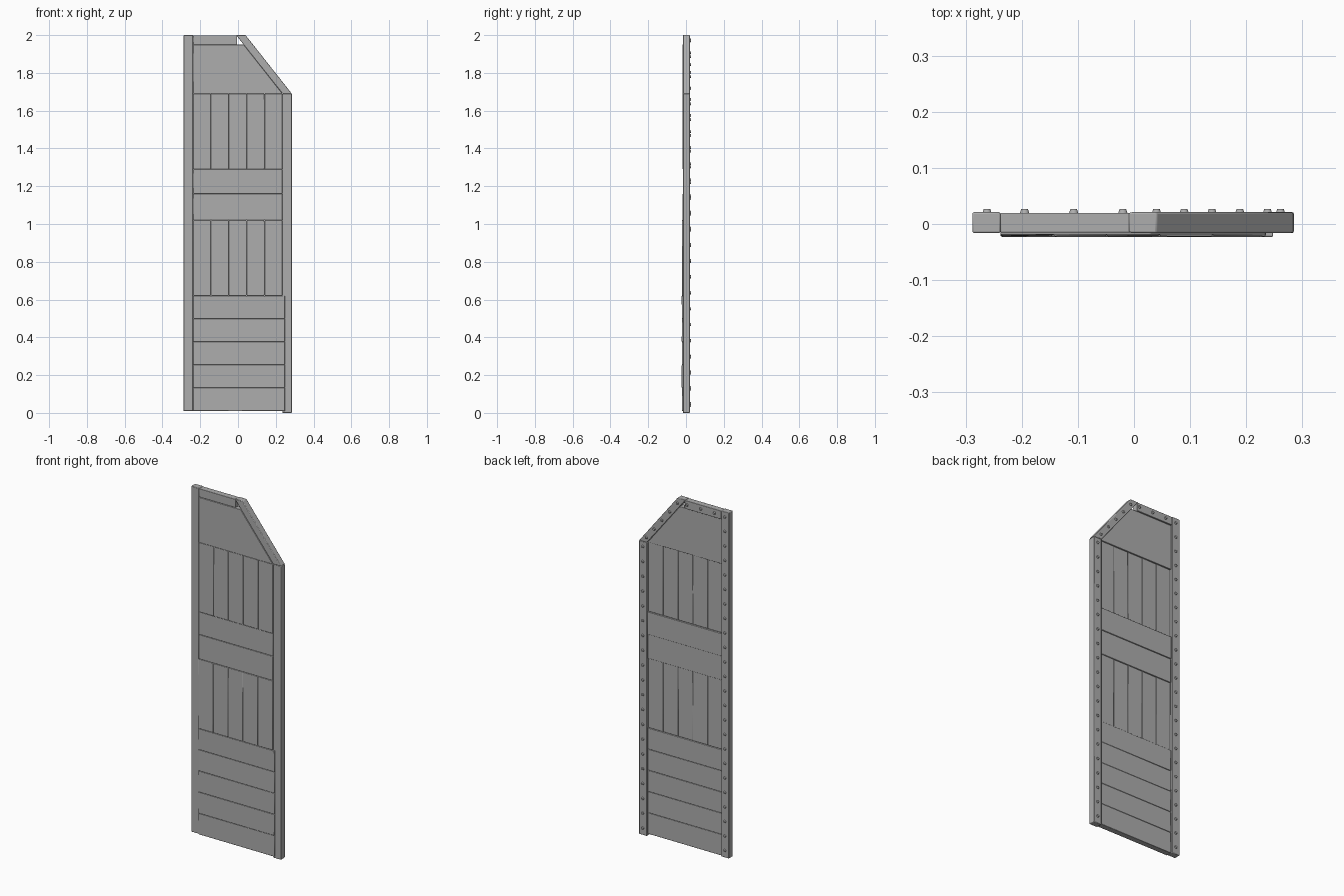
import bpy, bmesh, math, random
from mathutils import Vector, Matrix

random.seed(4)
cube = bpy.data.objects.get("Cube")
if cube:
    bpy.data.objects.remove(cube, do_unlink=True)

grey = bpy.data.materials.new("weathered grey")
grey.use_nodes = True
COLOUR = (0.42, 0.42, 0.42, 1)
grey.diffuse_color = COLOUR
grey.node_tree.nodes["Principled BSDF"].inputs["Base Color"].default_value = COLOUR


def finish(name, bm, bevel=0.0):
    bmesh.ops.recalc_face_normals(bm, faces=bm.faces)
    mesh = bpy.data.meshes.new(name)
    bm.to_mesh(mesh)
    bm.free()
    mesh.materials.append(grey)
    obj = bpy.data.objects.new(name, mesh)
    bpy.context.collection.objects.link(obj)
    if bevel:
        mod = obj.modifiers.new("worn edges", "BEVEL")
        mod.width = bevel
        mod.segments = 2
    bpy.ops.object.select_all(action="DESELECT")
    obj.select_set(True)
    bpy.context.view_layer.objects.active = obj
    bpy.ops.object.shade_smooth_by_angle(angle=math.radians(35))
    return obj


def board(name, outline, front, back, bevel=0.002, warp=0.0):
    """Extrude an x-z outline between two depths, with slight corner warping."""
    bm = bmesh.new()
    face = bm.faces.new([bm.verts.new((x, front, z)) for x, z in outline])
    extruded = bmesh.ops.extrude_face_region(bm, geom=[face])["geom"]
    for v in extruded:
        if isinstance(v, bmesh.types.BMVert):
            v.co.y = back
    for v in bm.verts:
        v.co.y += random.uniform(-warp, warp)
    return finish(name, bm, bevel)


def rect(x0, x1, z0, z1):
    return [(x0, z0), (x1, z0), (x1, z1), (x0, z1)]


# Outer frame
FRONT, BACK = -0.016, 0.021
LEFT, RIGHT = -0.238, 0.235
board("right_stile", rect(-0.288, LEFT, 0.01, 2.0), FRONT, BACK, 0.003)
board("left_stile", rect(RIGHT, 0.285, 0, 1.69), FRONT, BACK, 0.003)
board("top_rail", rect(LEFT, -0.005, 1.95, 1.998), FRONT + 0.001, BACK - 0.001)
board("slanted_rail", [(-0.01, 2.0), (0.04, 2.0), (0.285, 1.69), (RIGHT, 1.69)],
      FRONT, BACK, 0.003)

# Top infill panel under the slant
board("top_panel", [(LEFT, 1.69), (RIGHT, 1.69), (0.03, 1.95), (LEFT, 1.95)],
      -0.019, 0.013, 0.002)

# Two bays of upright planks
PLANKS = 5
for bay, z0, z1, front in (("upper", 1.29, 1.69, -0.018), ("lower", 0.62, 1.02, -0.021)):
    width = (RIGHT - LEFT) / PLANKS
    for i in range(PLANKS):
        x = LEFT + i * width
        board(f"{bay}_plank_{i + 1}", rect(x, x + width, z0, z1),
              front, 0.007, 0.0025, 0.0012)

# Middle cross boards
board("middle_rail", rect(LEFT, RIGHT, 1.16, 1.29), -0.017, 0.015)
board("middle_panel", rect(LEFT, RIGHT, 1.02, 1.16), -0.019, 0.011)

# Horizontal kick boards at the bottom
KICKS = 5
height = (0.62 - 0.01) / KICKS
for i in range(KICKS):
    z = 0.01 + i * height
    board(f"kick_board_{i + 1}", rect(LEFT, 0.248, z, z + height),
          -0.022, 0.011, 0.0025, 0.0012)


# Rivets on the back of the frame
def rivet_row(name, start, end, count):
    bm = bmesh.new()
    a, b = Vector(start), Vector(end)
    for i in range(count):
        p = a.lerp(b, i / (count - 1))
        place = Matrix.Translation((p.x, BACK + 0.0025, p.y)) @ Matrix.Rotation(-math.pi / 2, 4, "X")
        bmesh.ops.create_cone(bm, cap_ends=True, segments=10, radius1=0.0085,
                              radius2=0.006, depth=0.007, matrix=place)
    finish(name, bm)


rivet_row("right_stile_rivets", (-0.262, 0.05), (-0.262, 1.97), 24)
rivet_row("left_stile_rivets", (0.261, 0.04), (0.261, 1.66), 20)
rivet_row("top_rail_rivets", (-0.195, 1.975), (-0.02, 1.975), 3)
rivet_row("slanted_rail_rivets", (0.04, 1.969), (0.238, 1.718), 5)
